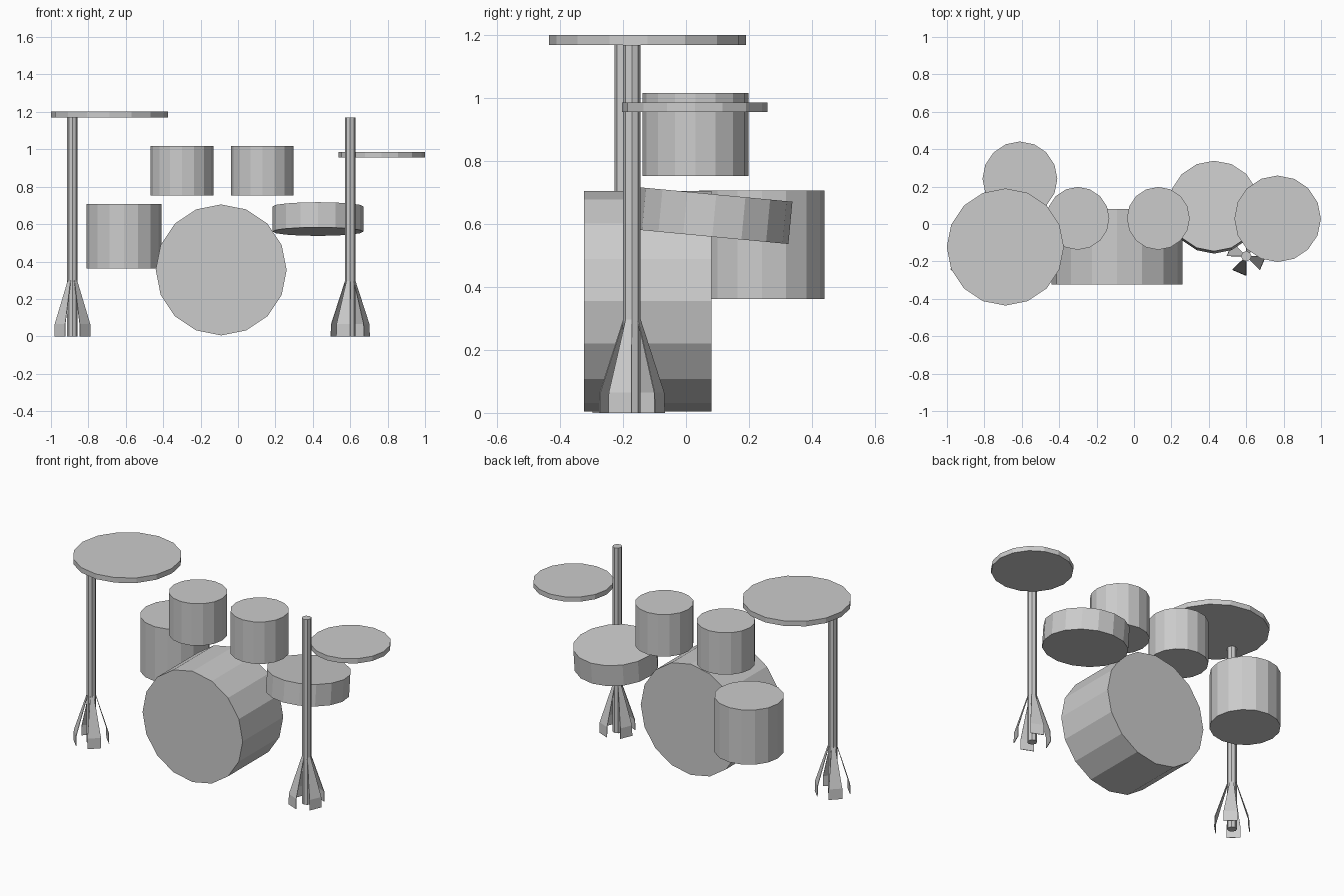
import bpy, bmesh
from math import radians, sin, cos, pi

if "Cube" in bpy.data.objects:
    bpy.data.objects.remove(bpy.data.objects["Cube"])


def drum(name, centre, radius, depth, tilt=0.0, sides=16):
    bpy.ops.mesh.primitive_cylinder_add(vertices=sides, radius=radius, depth=depth,
                                        location=centre, rotation=(radians(tilt), 0, 0))
    bpy.context.object.name = name


def stand(name, x, y, height, turn):
    # octagonal pole
    drum(name + "_pole", (x, y, height / 2), 0.028, height, sides=8)
    # four flared sheet legs, each with a short upright foot
    bm = bmesh.new()
    profile = [(0.027, 0.30), (0.103, 0.065), (0.105, 0.0)]
    for k in range(4):
        a = radians(turn) + k * pi / 2
        rows = [[bm.verts.new((x + r * cos(a + s), y + r * sin(a + s), z))
                 for s in (-pi / 8, pi / 8)] for r, z in profile]
        for lo, hi in zip(rows[1:], rows):
            bm.faces.new((lo[0], lo[1], hi[1], hi[0]))
    mesh = bpy.data.meshes.new(name + "_legs")
    bm.to_mesh(mesh)
    bm.free()
    obj = bpy.data.objects.new(name + "_legs", mesh)
    bpy.context.collection.objects.link(obj)
    thick = obj.modifiers.new("thickness", 'SOLIDIFY')
    thick.thickness = 0.003
    thick.offset = -1


# drums
drum("bass_drum", (-0.09, -0.122, 0.355), 0.35, 0.405, tilt=90)
drum("left_tom", (-0.30, 0.03, 0.885), 0.168, 0.265)
drum("right_tom", (0.13, 0.03, 0.885), 0.168, 0.265)
drum("floor_tom", (-0.61, 0.241, 0.535), 0.2, 0.345)
drum("snare_drum", (0.428, 0.09, 0.627), 0.243, 0.135, tilt=-5.4)

# cymbals
drum("left_cymbal", (-0.688, -0.123, 1.186), 0.313, 0.032)
drum("right_cymbal", (0.768, 0.028, 0.971), 0.231, 0.03)

# stands
stand("left_stand", -0.885, -0.2, 1.17, 45)
stand("right_stand", 0.6, -0.172, 1.17, 67)
